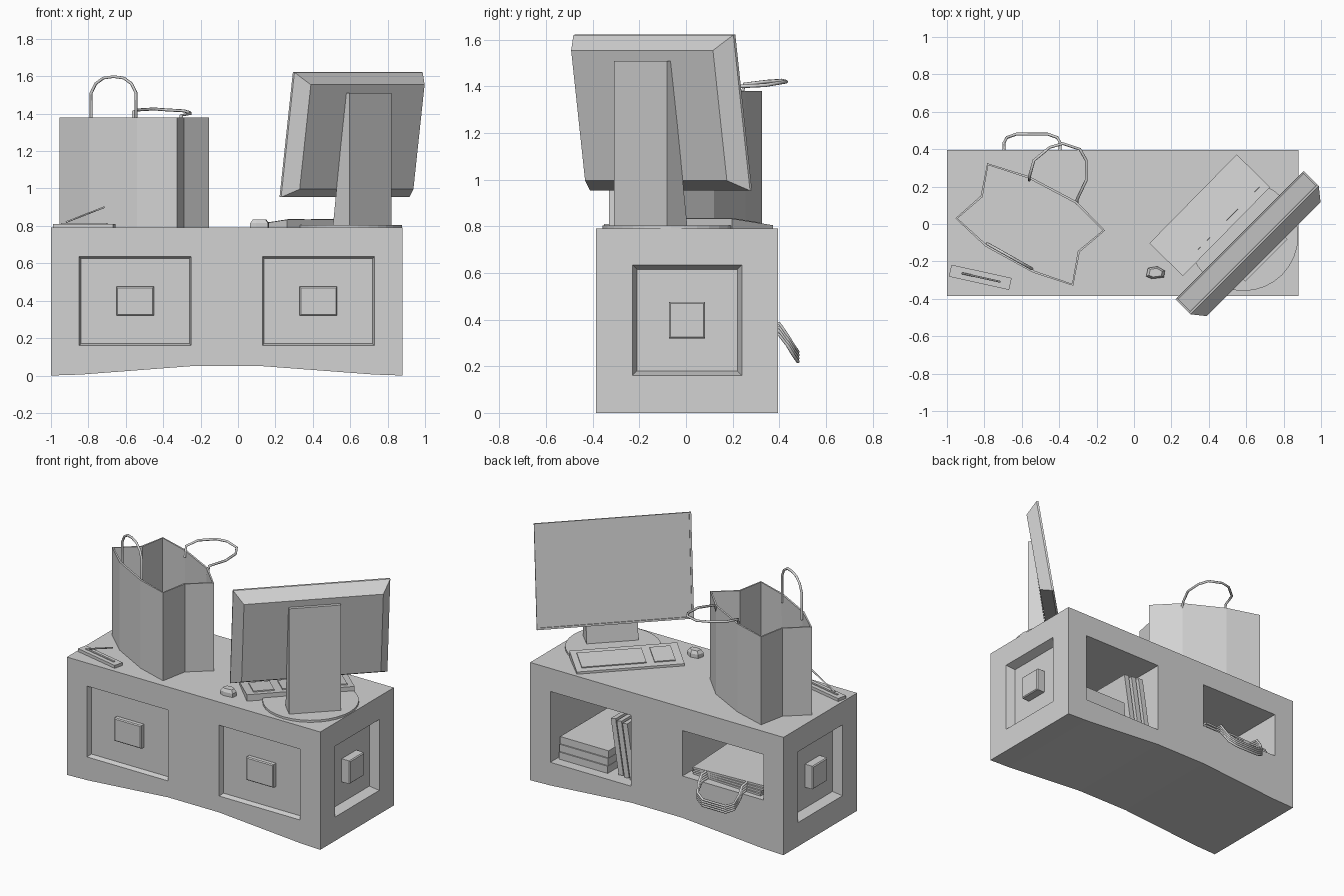
import bpy, bmesh, math
from mathutils import Matrix, Vector

if "Cube" in bpy.data.objects:
    bpy.data.objects.remove(bpy.data.objects["Cube"])

grey = bpy.data.materials.new("light grey")
grey.diffuse_color = (0.65, 0.65, 0.65, 1)
grey.use_nodes = True
grey.node_tree.nodes["Principled BSDF"].inputs["Base Color"].default_value = grey.diffuse_color


def place(x, y, z, yaw=0, tilt=0):
    return (Matrix.Translation((x, y, z)) @ Matrix.Rotation(math.radians(yaw), 4, 'Z')
            @ Matrix.Rotation(math.radians(tilt), 4, 'X'))


def loft(name, rings, matrix=Matrix()):
    """Solid skinned through rings of points, capped at both ends."""
    bm = bmesh.new()
    loops = [[bm.verts.new(matrix @ Vector(p)) for p in r] for r in rings]
    n = len(rings[0])
    for a, b in zip(loops, loops[1:]):
        for i in range(n):
            j = (i + 1) % n
            bm.faces.new((a[i], a[j], b[j], b[i]))
    bm.faces.new(loops[0])
    bm.faces.new(loops[-1])
    bmesh.ops.recalc_face_normals(bm, faces=bm.faces)
    me = bpy.data.meshes.new(name)
    bm.to_mesh(me)
    bm.free()
    me.materials.append(grey)
    ob = bpy.data.objects.new(name, me)
    bpy.context.collection.objects.link(ob)
    return ob


def rect_y(w, z0, z1, y, inset=0):
    """Upright rectangle at depth y."""
    w, z0, z1 = w - inset, z0 + inset, z1 - inset
    return [(-w, y, z0), (w, y, z0), (w, y, z1), (-w, y, z1)]


def rect_z(w, d, z):
    return [(-w, -d, z), (w, -d, z), (w, d, z), (-w, d, z)]


def box(name, size, matrix):
    """Box standing on its local z = 0."""
    w, d, h = size
    return loft(name, [rect_z(w / 2, d / 2, 0), rect_z(w / 2, d / 2, h)], matrix)


def select(ob):
    bpy.ops.object.select_all(action='DESELECT')
    ob.select_set(True)
    bpy.context.view_layer.objects.active = ob


def cord(name, points, radius):
    """Thin tube along a path."""
    cu = bpy.data.curves.new(name, 'CURVE')
    cu.dimensions = '3D'
    cu.bevel_depth = radius
    cu.bevel_resolution = 1
    cu.use_fill_caps = True
    sp = cu.splines.new('POLY')
    sp.points.add(len(points) - 1)
    for p, co in zip(sp.points, points):
        p.co = (*co, 1)
    ob = bpy.data.objects.new(name, cu)
    bpy.context.collection.objects.link(ob)
    cu.materials.append(grey)
    select(ob)
    bpy.ops.object.convert(target='MESH')
    return ob


# Counter body with arched underside
TOP = 0.79
profile = [(-1, 0), (-0.84, 0.005), (-0.25, 0.05), (0.13, 0.05), (0.73, 0.005),
           (0.88, 0), (0.88, TOP), (-1, TOP)]
counter = loft("counter", [[(x, y, z) for x, z in profile] for y in (-0.385, 0.395)])


def cut(w, z0, z1, depth, inset, matrix):
    cutter = loft("cutter", [rect_y(w, z0, z1, -0.05), rect_y(w, z0, z1, 0),
                             rect_y(w, z0, z1, depth, inset)], matrix)
    mod = counter.modifiers.new("cut", 'BOOLEAN')
    mod.object = cutter
    mod.operation = 'DIFFERENCE'
    mod.solver = 'EXACT'
    select(counter)
    bpy.ops.object.modifier_apply(modifier=mod.name)
    bpy.data.objects.remove(cutter)


def panel(name, w, boss_w, depth, inset, matrix):
    """Recessed panel with a raised square boss."""
    cut(w, 0.16, 0.635, depth, inset, matrix)
    loft(name, [rect_y(boss_w, 0.32, 0.475, depth + 0.005),
                rect_y(boss_w, 0.32, 0.475, 0.006),
                rect_y(boss_w, 0.32, 0.475, 0, 0.006)], matrix)


# Front and end panels
for x in (-0.55, 0.43):
    panel("front_boss", 0.3, 0.1, 0.032, 0.01, place(x, -0.385, 0))
panel("right_boss", 0.235, 0.077, 0.06, 0.02, place(0.88, 0.005, 0, 90))
panel("left_boss", 0.235, 0.077, 0.06, 0.02, place(-1, 0.005, 0, -90))

# Storage openings in the back
cut(0.3, 0.16, 0.635, 0.68, 0, place(0.43, 0.395, 0, 180))
cut(0.3, 0.33, 0.635, 0.68, 0, place(-0.55, 0.395, 0, 180))

# Flat and leaning goods in the tall opening
for i in range(3):
    box("flat_stack", (0.36, 0.5, 0.048), place(0.53, 0.08 - 0.005 * i, 0.162 + 0.05 * i))
for i in range(3):
    lean = place(0.165 + 0.05 * i, 0.08, 0.165) @ Matrix.Rotation(math.radians(9), 4, 'Y')
    box("leaning_goods", (0.036, 0.5 - 0.02 * i, 0.37), lean)

# Folded bags with drooping handles in the low opening
for i in range(4):
    z = 0.332 + 0.016 * i
    box("folded_bag", (0.52, 0.5, 0.013), place(-0.56 + 0.01 * (i % 2), 0.1, z, 2 * i - 3))
    s = 0.014 * i
    path = [(-0.69, 0.33, z + 0.006), (-0.695, 0.40, z + 0.003), (-0.695, 0.435, 0.29 + s),
            (-0.68, 0.462, 0.245 + s), (-0.63, 0.48, 0.22 + s), (-0.46, 0.48, 0.22 + s),
            (-0.41, 0.462, 0.245 + s), (-0.395, 0.435, 0.29 + s),
            (-0.395, 0.40, z + 0.003), (-0.40, 0.33, z + 0.006)]
    cord("folded_bag_handle", path, 0.008)

# Open paper bag with folded-in gussets
outline = [(-0.795, -0.12), (-0.54, -0.26), (-0.325, -0.33), (-0.29, -0.15), (-0.155, -0.035),
           (-0.305, 0.12), (-0.56, 0.255), (-0.785, 0.325), (-0.82, 0.15), (-0.955, 0.03)]
bag = loft("paper_bag", [[(x, y, z) for x, y in outline] for z in (TOP, 1.38)])
bm = bmesh.new()
bm.from_mesh(bag.data)
bmesh.ops.delete(bm, geom=[f for f in bm.faces if f.normal.z > 0.9], context='FACES_ONLY')
bm.to_mesh(bag.data)
bm.free()
solid = bag.modifiers.new("paper", 'SOLIDIFY')
solid.thickness = 0.012
solid.offset = -1

# Bag handles: one upright, one folded outward
arch = [(0, 1.33), (0.0, 1.51), (0.1, 1.56), (0.27, 1.59), (0.5, 1.598),
        (0.73, 1.59), (0.9, 1.56), (1, 1.51), (1, 1.33)]
cord("bag_handle_upright", [(-0.785 + 0.24 * t, -0.105 - 0.135 * t, z) for t, z in arch], 0.008)
cord("bag_handle_folded",
     [(-0.56, 0.235, 1.34), (-0.56, 0.25, 1.41), (-0.535, 0.34, 1.42), (-0.45, 0.41, 1.425),
      (-0.38, 0.43, 1.42), (-0.29, 0.40, 1.415), (-0.255, 0.34, 1.405), (-0.255, 0.235, 1.40),
      (-0.305, 0.13, 1.39), (-0.305, 0.11, 1.34)], 0.008)

# Stapler-like tool: base plate, groove strip, raised thin arm
tool = place(-0.822, -0.285, TOP, -12.5)
box("tool_base", (0.33, 0.065, 0.02), tool)
box("tool_strip", (0.25, 0.012, 0.005), tool @ Matrix.Translation((0, 0, 0.02)))
cord("tool_arm", [tool @ Vector((-0.1, 0, 0.03)), tool @ Vector((0.11, 0, 0.11))], 0.005)

# Monitor with bezel, recessed glass and tapered back
H, W = 0.675, 0.485
loft("monitor", [rect_y(W, 0, H, -0.09, 0.055), rect_y(W, 0, H, -0.012), rect_y(W, 0, H, 0),
                 rect_y(W, 0, H, 0, 0.012), rect_y(W, 0, H, -0.008, 0.012)],
     place(0.565, -0.06, 0.955, 45, 8.6))

# Monitor column, sloping toward the screen, and round foot
column = [[(-0.16, 0, z), (0.16, 0, z), (0.16, d, z), (-0.16, d, z)]
          for z, d in ((TOP, 0.125), (1.51, 0.025))]
loft("monitor_column", column, place(0.708, -0.195, 0, 45))
circle = [(0.293 * math.cos(a * math.pi / 16), 0.293 * math.sin(a * math.pi / 16))
          for a in range(32)]
loft("monitor_foot", [[(x, y, z) for x, y in circle] for z in (0, 0.014)],
     place(0.585, -0.065, TOP))

# Keyboard wedge with two key fields
kb = place(0.405, 0.047, TOP, 45.5)
k = 0.333
loft("keyboard", [rect_z(k, 0.125, 0), [(-k, -0.125, 0.043), (k, -0.125, 0.043),
                                        (k, 0.125, 0.015), (-k, 0.125, 0.015)]], kb)
for x, w in ((0.095, 0.40), (-0.22, 0.13)):
    box("key_field", (w, 0.17, 0.007), kb @ place(x, 0, 0.029, 0, -6.4))

# Mouse with tapered top
mouse = [(-0.05, -0.02), (-0.02, -0.033), (0.045, -0.025), (0.05, 0.01), (0.01, 0.033), (-0.04, 0.025)]
loft("mouse", [[(x * s, y * s, z) for x, y in mouse]
               for z, s in ((0, 1), (0.025, 1), (0.045, 0.7))], place(0.115, -0.26, TOP))
